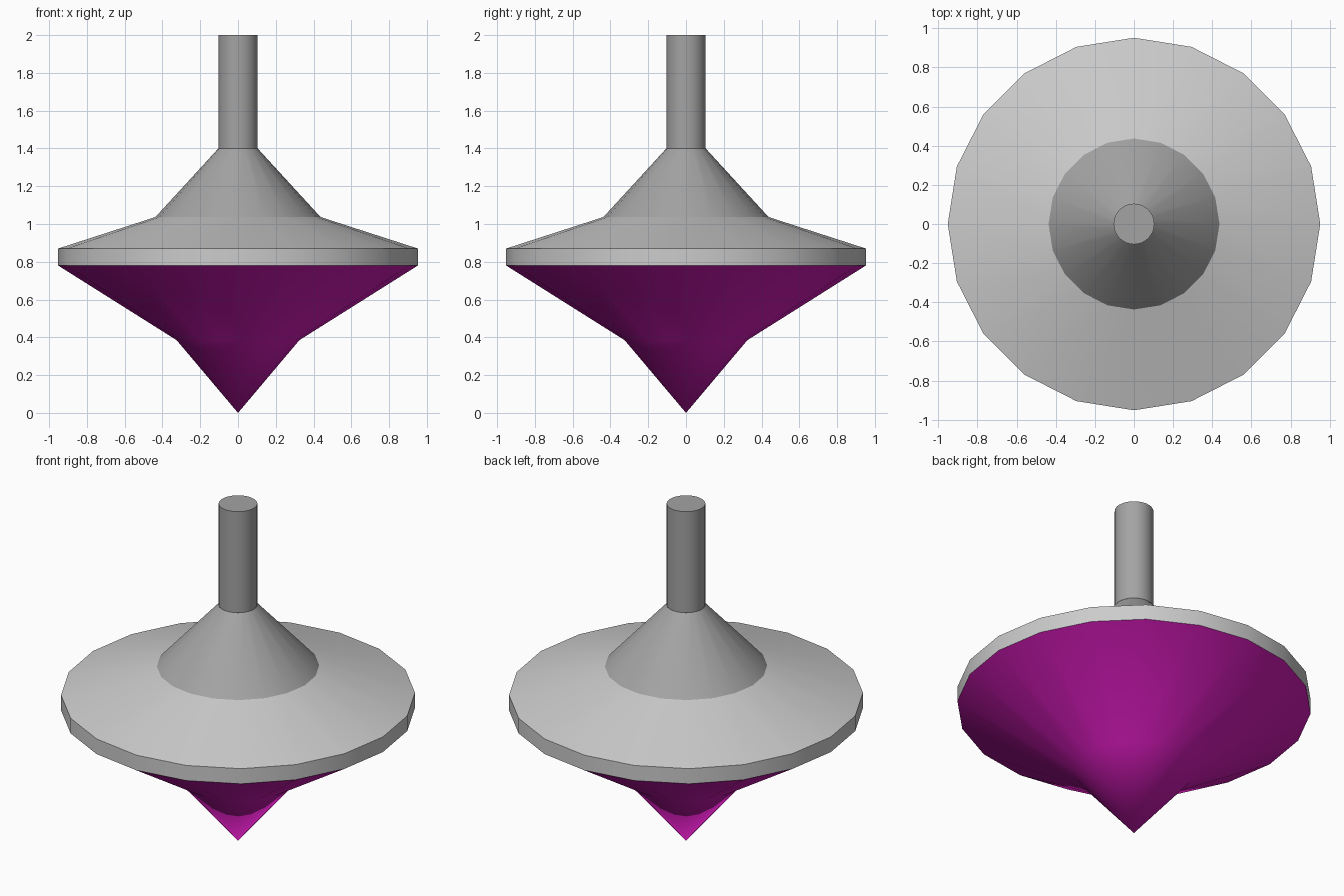
import bpy, bmesh, math

if "Cube" in bpy.data.objects:
    bpy.data.objects.remove(bpy.data.objects["Cube"])

def material(name, rgb):
    m = bpy.data.materials.new(name)
    m.diffuse_color = (*rgb, 1)
    m.use_nodes = True
    m.node_tree.nodes["Principled BSDF"].inputs["Base Color"].default_value = m.diffuse_color
    return m

def lathe(name, profile, sides, mat=None, angle=30):
    """Spin an (r, z) profile, listed bottom to top, about z; r = 0 makes a single pole."""
    bm = bmesh.new()
    rings = []
    for r, z in profile:
        n = sides if r > 0 else 1
        rings.append([bm.verts.new((r * math.cos(2 * math.pi * i / sides),
                                    r * math.sin(2 * math.pi * i / sides), z))
                      for i in range(n)])
    for a, b in zip(rings, rings[1:]):
        for i in range(sides):
            j = (i + 1) % sides
            if len(a) == 1:
                bm.faces.new((a[0], b[j], b[i]))
            elif len(b) == 1:
                bm.faces.new((a[i], a[j], b[0]))
            else:
                bm.faces.new((a[i], a[j], b[j], b[i]))
    me = bpy.data.meshes.new(name)
    bm.to_mesh(me)
    bm.free()
    ob = bpy.data.objects.new(name, me)
    bpy.context.collection.objects.link(ob)
    if mat:
        me.materials.append(mat)
    bpy.ops.object.select_all(action='DESELECT')
    ob.select_set(True)
    bpy.context.view_layer.objects.active = ob
    bpy.ops.object.shade_smooth_by_angle(angle=math.radians(angle))
    return ob

purple = material("purple", (0.65, 0.01, 0.48))
dark = material("dark_grey", (0.37, 0.37, 0.37))

# Pointed lower body
lathe("lower_body", [(0, 0), (0.325, 0.385), (0.952, 0.78)], 20, purple, 60)
# Rim band and sloping upper disc
lathe("upper_disc", [(0.952, 0.78), (0.952, 0.87), (0.437, 1.037)], 20)
# Conical hub
lathe("hub", [(0.437, 1.037), (0.104, 1.4)], 20, dark)
# Round handle with a flat end
lathe("stem", [(0.104, 1.4), (0.104, 2.0), (0, 2.0)], 32, dark)
